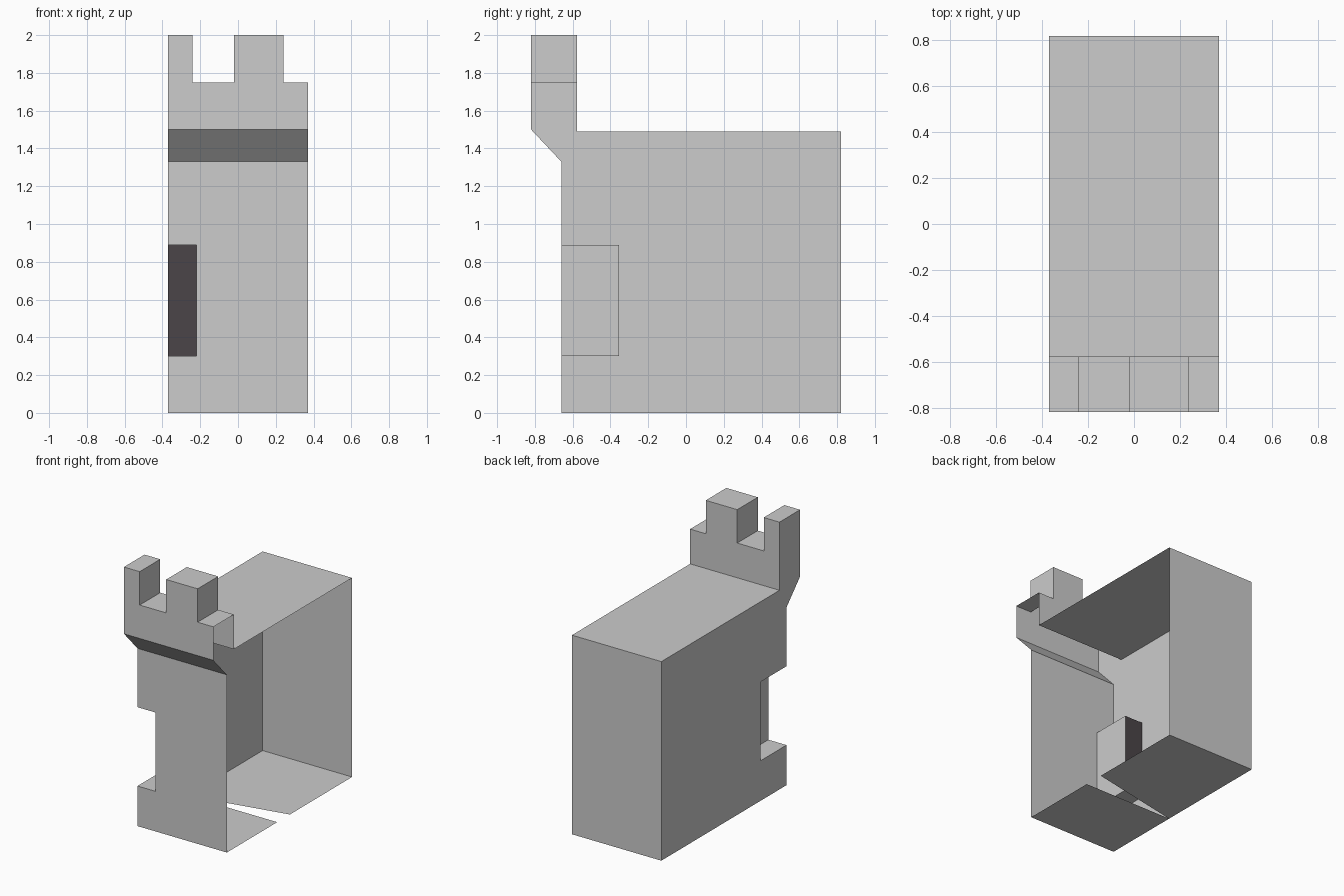
import bpy
from mathutils import Vector

if "Cube" in bpy.data.objects:
    bpy.data.objects.remove(bpy.data.objects["Cube"])


def material(name, rgb):
    m = bpy.data.materials.new(name)
    m.diffuse_color = (*rgb, 1.0)
    m.use_nodes = True
    m.node_tree.nodes["Principled BSDF"].inputs["Base Color"].default_value = m.diffuse_color
    return m


stone = material("light_grey_stone", (0.604, 0.604, 0.604))
dark = material("dark_recess", (0.07, 0.059, 0.066))

X = 0.37                       # half width
F, B = -0.66, 0.82             # wall front and back
PF, PB = -0.82, -0.577         # parapet front and back
ROOF, LEDGE, SLOPE, GAP, TOP = 1.49, 1.5, 1.33, 1.75, 2.0
SX, SY, S0, S1 = -0.22, -0.355, 0.3, 0.89   # arrow slot
CX = [-X, -0.24, -0.02, 0.24, X]            # merlon edges


def on_y(y, pts):
    return [(x, y, z) for x, z in pts]


def on_x(x, pts):
    return [(x, y, z) for y, z in pts]


def on_z(z, x0, x1, y0, y1):
    return [(x0, y0, z), (x1, y0, z), (x1, y1, z), (x0, y1, z)]


def rect(a0, a1, b0, b1):
    return [(a0, b0), (a1, b0), (a1, b1), (a0, b1)]


def sheet(name, faces, mat=stone):
    """Make an open surface from (points, outward direction) pairs."""
    verts, polys = [], []
    for pts, out in faces:
        v = [Vector(p) for p in pts]
        n = Vector()
        for i, p in enumerate(v):
            n += p.cross(v[(i + 1) % len(v)])
        if n.dot(Vector(out)) < 0:
            v.reverse()
        polys.append(range(len(verts), len(verts) + len(v)))
        verts += v
    me = bpy.data.meshes.new(name)
    me.from_pydata(verts, [], [list(p) for p in polys])
    me.materials.append(mat)
    ob = bpy.data.objects.new(name, me)
    bpy.context.collection.objects.link(ob)
    return ob


FRONT, BACK, LEFT, RIGHT = (0, -1, 0), (0, 1, 0), (-1, 0, 0), (1, 0, 0)
UP, DOWN = (0, 0, 1), (0, 0, -1)

# Front wall, notched for the arrow slot, with the corbel slope above
sheet("front_wall", [
    (on_y(F, [(-X, 0), (X, 0), (X, SLOPE), (-X, SLOPE),
              (-X, S1), (SX, S1), (SX, S0), (-X, S0)]), FRONT),
    ([(-X, F, SLOPE), (X, F, SLOPE), (X, PF, LEDGE), (-X, PF, LEDGE)], (0, -1, -1)),
])

# Left side wall (the right side stays open)
sheet("left_wall", [
    (on_x(-X, [(F, 0), (B, 0), (B, ROOF), (PB, ROOF), (PB, TOP), (PF, TOP),
               (PF, LEDGE), (F, SLOPE), (F, S1), (SY, S1), (SY, S0), (F, S0)]), LEFT),
])

sheet("back_wall", [(on_y(B, rect(-X, X, 0, ROOF)), BACK)])
sheet("walkway", [(on_z(ROOF, -X, X, PB, B), UP)])

# Floor with a thin triangular opening
sheet("floor", [
    (on_z(0, -X, X, F, -0.065), DOWN),
    ([(-X, -0.065, 0), (X, 0.085, 0), (X, B, 0), (-X, B, 0)], DOWN),
])

# Crenellated parapet: front, back, tops and merlon sides
heights = [TOP, GAP, TOP, GAP]
outline = []
for i, h in enumerate(heights):
    outline += [(CX[i], h), (CX[i + 1], h)]
outline_front = [(-X, LEDGE)] + outline + [(X, LEDGE)]
outline_back = [(-X, ROOF)] + outline + [(X, ROOF)]
faces = [(on_y(PF, outline_front), FRONT), (on_y(PB, outline_back), BACK)]
for i, h in enumerate(heights):
    faces.append((on_z(h, CX[i], CX[i + 1], PF, PB), UP))
for x, out in zip(CX[1:4], (RIGHT, LEFT, RIGHT)):
    faces.append((on_x(x, rect(PF, PB, GAP, TOP)), out))
sheet("parapet", faces)

# Arrow slot lining and its dark back panel
sheet("slot_lining", [
    (on_x(SX, rect(F, SY, S0, S1)), LEFT),
    (on_z(S0, -X, SX, F, SY), UP),
    (on_z(S1, -X, SX, F, SY), DOWN),
])
sheet("slot_back", [(on_y(SY, rect(-X, SX, S0, S1)), FRONT)], dark)
